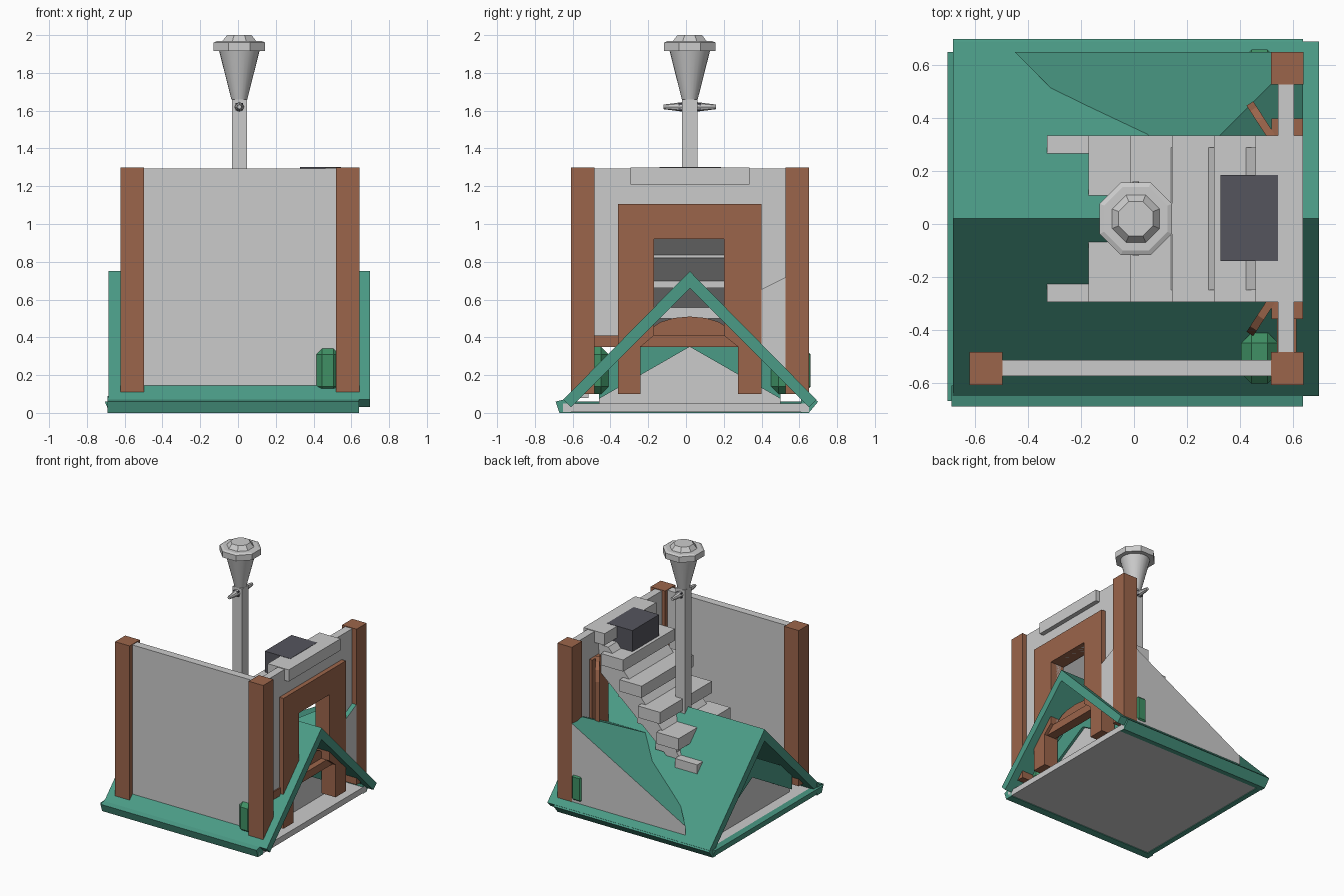
import bpy, bmesh, math
from mathutils import Vector, Matrix

if "Cube" in bpy.data.objects:
    bpy.data.objects.remove(bpy.data.objects["Cube"])


def material(name, rgb):
    m = bpy.data.materials.new(name)
    m.diffuse_color = (*rgb, 1)
    m.use_nodes = True
    m.node_tree.nodes["Principled BSDF"].inputs["Base Color"].default_value = m.diffuse_color
    return m


GREEN = material("green_roof", (0.07, 0.33, 0.24))
LEAF = material("green_bush", (0.05, 0.28, 0.13))
BROWN = material("brown_wood", (0.33, 0.13, 0.07))
DARK = material("dark_grey", (0.09, 0.09, 0.11))


def mesh(name, verts, faces, mat=None):
    me = bpy.data.meshes.new(name)
    me.from_pydata([tuple(v) for v in verts], [], faces)
    bm = bmesh.new()
    bm.from_mesh(me)
    bmesh.ops.recalc_face_normals(bm, faces=bm.faces)
    bm.to_mesh(me)
    bm.free()
    ob = bpy.data.objects.new(name, me)
    bpy.context.collection.objects.link(ob)
    if mat:
        me.materials.append(mat)
    return ob


def extrude(name, profile, axis, a, b, mat=None):
    """Prism: axis 'x' takes (y, z) points, axis 'y' takes (x, z) points."""
    n = len(profile)
    def at(t, p):
        return (t, p[0], p[1]) if axis == 'x' else (p[0], t, p[1])
    verts = [at(a, p) for p in profile] + [at(b, p) for p in profile]
    faces = [tuple(range(n)), tuple(range(n, 2 * n))]
    faces += [(i, (i + 1) % n, n + (i + 1) % n, n + i) for i in range(n)]
    return mesh(name, verts, faces, mat)


def box(name, x0, x1, y0, y1, z0, z1, mat=None):
    return extrude(name, [(y0, z0), (y1, z0), (y1, z1), (y0, z1)], 'x', x0, x1, mat)


def frustum(name, loc, r1, r2, depth, sides, rot=(0, 0, 0), smooth=False):
    bpy.ops.mesh.primitive_cone_add(vertices=sides, radius1=r1, radius2=r2,
                                    depth=depth, location=loc, rotation=rot)
    ob = bpy.context.object
    ob.name = name
    if smooth:
        bpy.ops.object.shade_smooth_by_angle(angle=math.radians(35))
    return ob


CY = 0.02  # centre line of roof, stairs and doorway

# Main gable roof shell
extrude("main_roof", [(CY, 0.75), (0.69, 0.07), (0.65, 0.03), (CY, 0.66),
                      (-0.61, 0.03), (-0.65, 0.07)], 'x', -0.685, 0.70, GREEN)

# Floor slab and eave skirts
box("floor_slab", -0.67, 0.64, -0.65, 0.65, 0.005, 0.05)
extrude("front_eave", [(-0.61, 0.09), (-0.65, 0.07), (-0.69, 0.06), (-0.67, 0.0),
                       (-0.61, 0.0)], 'x', -0.69, 0.64, GREEN)
extrude("back_eave", [(0.61, 0.09), (0.65, 0.09), (0.70, 0.06), (0.65, 0.0),
                      (0.61, 0.0)], 'x', -0.685, 0.64, GREEN)
extrude("left_eave", [(-0.64, 0.05), (-0.685, 0.06), (-0.705, 0.06), (-0.68, 0.0),
                      (-0.64, 0.0)], 'y', -0.67, 0.65, GREEN)

# Low inner gable under the roof
extrude("inner_roof", [(CY, 0.51), (0.50, 0.235), (0.50, 0.075), (CY, 0.35),
                       (-0.46, 0.075), (-0.46, 0.235)], 'x', -0.58, 0.5, GREEN)
extrude("inner_gable", [(CY, 0.35), (0.50, 0.075), (0.50, 0.04), (-0.46, 0.04),
                        (-0.46, 0.075)], 'x', -0.56, 0.48)

# Corner hip rising to the back right post
mesh("corner_hip", [(-0.45, 0.65, 0.18), (0.64, 0.65, 0.78), (0.2, 0.21, 0.56),
                    (0.05, 0.34, 0.43), (-0.31, 0.51, 0.25), (0.64, 0.21, 0.56)],
     [(0, 1, 2, 3, 4), (1, 5, 2)], GREEN)
mesh("hip_back_wall", [(-0.45, 0.65, 0.09), (0.64, 0.65, 0.09), (0.64, 0.65, 0.78),
                       (-0.45, 0.65, 0.18)], [(0, 1, 2, 3)])
mesh("hip_right_wall", [(0.64, 0.40, 0.36), (0.64, 0.65, 0.1), (0.64, 0.65, 0.78),
                        (0.64, 0.40, 0.655)], [(0, 1, 2, 3)])

# Corner posts and walls
for i, (x, y) in enumerate([(-0.56, -0.547), (0.58, -0.547), (0.58, 0.589)]):
    box(f"corner_post_{i}", x - 0.062, x + 0.062, y - 0.062, y + 0.062, 0.1, 1.3, BROWN)
box("front_wall", -0.50, 0.52, -0.575, -0.515, 0.08, 1.295)
for i, (a, b, z0, z1) in enumerate([(-0.49, -0.17, 0.4, 1.295), (0.20, 0.53, 0.4, 1.295),
                                    (-0.17, 0.20, 0.92, 1.295)]):
    box(f"right_wall_{i}", 0.545, 0.605, a, b, z0, z1)

# Doorway frame on the right wall
extrude("door_frame", [(-0.36, 0.1), (-0.36, 1.105), (0.40, 1.105), (0.40, 0.1),
                       (0.275, 0.1), (0.275, 0.35), (0.20, 0.41), (0.20, 0.92),
                       (-0.17, 0.92), (-0.17, 0.41), (-0.24, 0.35), (-0.24, 0.1)],
        'x', 0.52, 0.64, BROWN)
box("cross_rail", 0.54, 0.615, -0.49, 0.53, 0.35, 0.41, BROWN)
arch = [(CY + 0.22 * math.cos(math.pi * i / 8), 0.41 + 0.1 * math.sin(math.pi * i / 8))
        for i in range(9)]
extrude("door_arch", arch, 'x', 0.53, 0.57, BROWN)

# Arched doors swung open inwards
for s, side in ((1, "back"), (-1, "front")):
    pts = [(0, 0.4), (0.15, 0.4), (0.15, 0.98), (0.125, 1.06), (0.075, 1.1), (0, 1.11)]
    door = extrude(f"{side}_door", pts, 'y', -0.015, 0.015, BROWN)
    door.location = (0.52, CY + s * 0.31, 0)
    door.rotation_euler.z = s * math.radians(123)

# Staircase: treads, risers and sloped carriage
for i in range(6):
    x, z = -0.33 + 0.158 * i, 0.5 + 0.16 * i
    end = 0.64 if i == 5 else x + 0.19
    box(f"stair_tread_{i}", x, end, -0.295, 0.335, z - 0.09, z)
    box(f"stair_riser_{i}", x + 0.05, min(x + 0.23, 0.6), -0.25, 0.29, z - 0.16, z - 0.08)
extrude("stair_carriage", [(-0.25, 0.38), (-0.17, 0.36), (0.54, 0.98), (0.54, 1.18),
                           (0.46, 1.18)], 'y', -0.25, 0.29)
box("stair_top_box", 0.327, 0.544, -0.14, 0.185, 1.08, 1.302, DARK)

# Bushes beside the right posts
for i, (y0, y1) in enumerate([(-0.605, -0.41), (0.45, 0.66)]):
    bush = box(f"bush_{i}", 0.405, 0.545, y0, y1, 0.1, 0.35, LEAF)
    bev = bush.modifiers.new("bevel", 'BEVEL')
    bev.width, bev.segments = 0.04, 1

# Lamp column with side pegs and flared octagonal head
LX = 0.007
box("lamp_column", LX - 0.04, LX + 0.04, CY - 0.04, CY + 0.04, 0.6, 1.66)
for s in (1, -1):
    frustum(f"lamp_peg_{s}", (LX, CY + s * 0.09, 1.62), 0.025, 0.012, 0.1, 8,
            (-s * math.pi / 2, 0, 0))
box("lamp_peg_socket", LX - 0.02, LX + 0.02, CY - 0.06, CY + 0.06, 1.6, 1.64, DARK)
frustum("lamp_flare", (LX, CY, 1.79), 0.042, 0.108, 0.26, 24, smooth=True)
K = 1 / math.cos(math.pi / 8)
turn = (0, 0, math.pi / 8)
for name, z0, z1, r1, r2 in [("lamp_collar", 1.915, 1.96, 0.137, 0.137),
                             ("lamp_collar_top", 1.96, 1.968, 0.137, 0.12),
                             ("lamp_cap", 1.965, 2.0, 0.092, 0.065)]:
    frustum(name, (LX, CY, (z0 + z1) / 2), r1 * K, r2 * K, z1 - z0, 8, turn)
